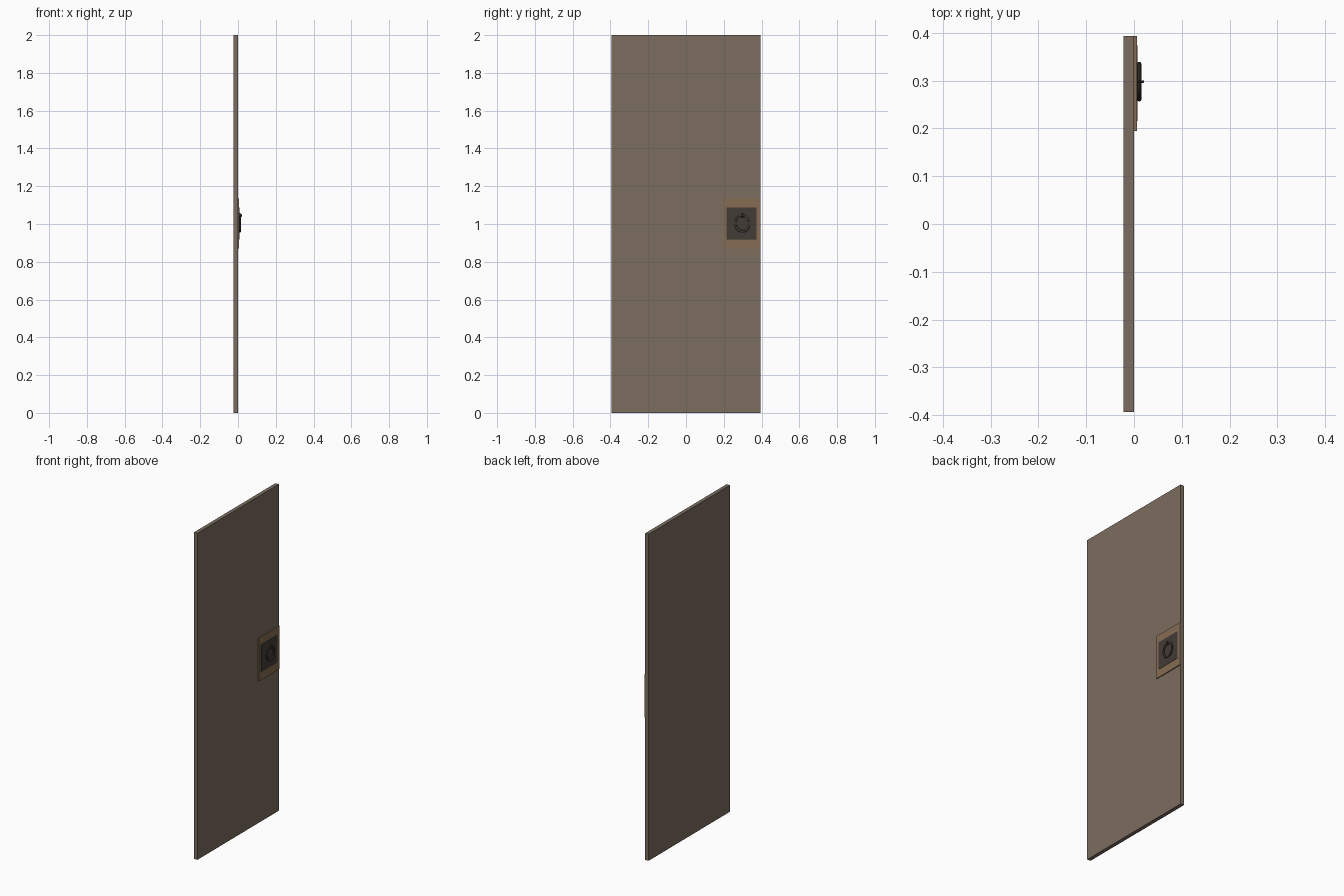
import bpy, math

if "Cube" in bpy.data.objects:
    bpy.data.objects.remove(bpy.data.objects["Cube"])

def material(name, rgb):
    m = bpy.data.materials.new(name)
    m.diffuse_color = (*rgb, 1)
    m.use_nodes = True
    m.node_tree.nodes["Principled BSDF"].inputs["Base Color"].default_value = m.diffuse_color
    return m

wood = material("door_wood", (0.20, 0.155, 0.115))
trim = material("trim_wood", (0.24, 0.155, 0.085))
iron = material("dark_iron", (0.055, 0.045, 0.037))

def finish(name, mat):
    ob = bpy.context.object
    ob.name = name
    ob.data.materials.append(mat)
    return ob

def box(name, lo, hi, mat):
    bpy.ops.mesh.primitive_cube_add(size=1, location=[(a + b) / 2 for a, b in zip(lo, hi)])
    ob = finish(name, mat)
    ob.scale = [b - a for a, b in zip(lo, hi)]
    bpy.ops.object.transform_apply(location=False, rotation=False, scale=True)
    return ob

def bevel(ob, width):
    b = ob.modifiers.new("bevel", 'BEVEL')
    b.width, b.segments = width, 2

CY, CZ = 0.298, 1.003
# door slab
box("door_panel", (-0.0225, -0.394, 0), (0.0005, 0.394, 2), wood)
# raised wooden lock block
box("lock_block", (0.0, 0.195, 0.87), (0.006, 0.394, 1.135), trim)
# metal backplate with rounded corners
plate = box("backplate", (0.004, 0.215, 0.918), (0.0075, 0.374, 1.088), iron)
bevel(plate, 0.0017)

# oval pull ring lying against the backplate
bpy.ops.mesh.primitive_torus_add(major_radius=0.036, minor_radius=0.0055, major_segments=32,
                                 minor_segments=10, location=(0.011, CY, CZ),
                                 rotation=(0, math.pi / 2, 0))
ring = finish("pull_ring", iron)
ring.scale = (1.17, 1, 0.9)
bpy.ops.object.shade_smooth_by_angle()

# staple holding the ring at its top
bpy.ops.mesh.primitive_torus_add(major_radius=0.0095, minor_radius=0.0028, major_segments=20,
                                 minor_segments=8, location=(0.0092, CY, CZ + 0.042),
                                 rotation=(math.pi / 2, 0, 0))
finish("ring_staple", iron)
bpy.ops.object.shade_smooth_by_angle()
